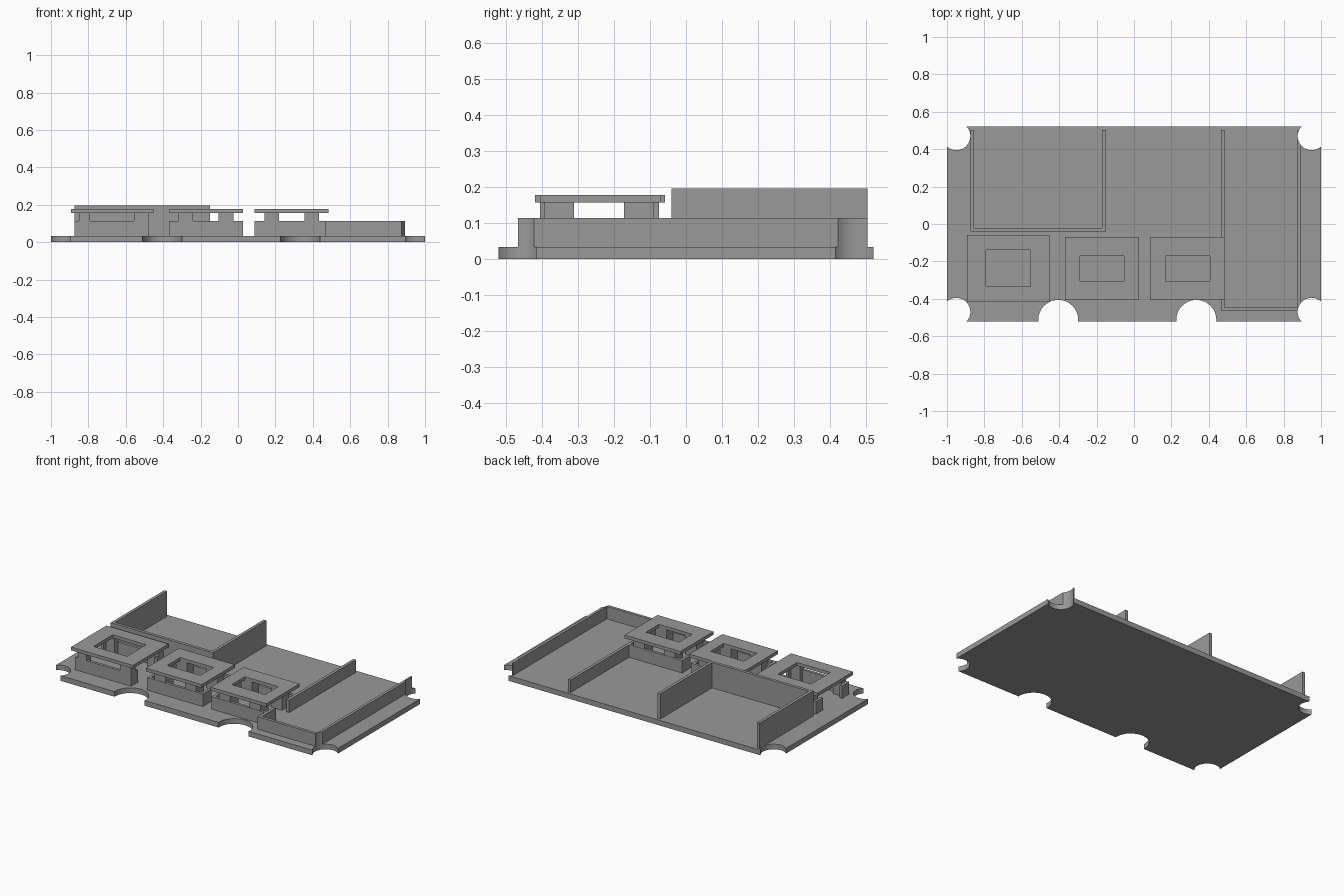
import bpy, bmesh, math
from mathutils import Matrix, Vector

if "Cube" in bpy.data.objects:
    bpy.data.objects.remove(bpy.data.objects["Cube"])

grey = bpy.data.materials.new("plain_grey")
grey.diffuse_color = (0.32, 0.32, 0.32, 1)
grey.use_nodes = True
grey.node_tree.nodes["Principled BSDF"].inputs["Base Color"].default_value = grey.diffuse_color

FLOOR, LOW, HIGH = 0.033, 0.113, 0.195
LID_BOTTOM, LID_TOP = 0.157, 0.178


def finish(name, bm):
    mesh = bpy.data.meshes.new(name)
    bm.to_mesh(mesh)
    bm.free()
    mesh.materials.append(grey)
    ob = bpy.data.objects.new(name, mesh)
    bpy.context.collection.objects.link(ob)
    return ob


def box(name, x0, x1, y0, y1, z0, z1):
    bm = bmesh.new()
    m = Matrix.Translation(((x0 + x1) / 2, (y0 + y1) / 2, (z0 + z1) / 2))
    m = m @ Matrix.Diagonal((x1 - x0, y1 - y0, z1 - z0, 1))
    bmesh.ops.create_cube(bm, size=1, matrix=m)
    return finish(name, bm)


def frame(name, outer, hole, z0, z1):
    # Flat rectangular slab with a rectangular opening
    bm = bmesh.new()

    def loop(r):
        x0, x1, y0, y1 = r
        return [bm.verts.new((x, y, z0)) for x, y in
                ((x0, y0), (x1, y0), (x1, y1), (x0, y1))]
    a, b = loop(outer), loop(hole)
    faces = [bm.faces.new((a[i], a[(i + 1) % 4], b[(i + 1) % 4], b[i])) for i in range(4)]
    new = bmesh.ops.extrude_face_region(bm, geom=faces, use_keep_orig=True)["geom"]
    top = [g for g in new if isinstance(g, bmesh.types.BMVert)]
    bmesh.ops.translate(bm, verts=top, vec=Vector((0, 0, z1 - z0)))
    bmesh.ops.recalc_face_normals(bm, faces=bm.faces)
    return finish(name, bm)


# Round notch cutters: four corners and two along the front edge
bm = bmesh.new()
notches = [(sx * 0.95, sy * 0.47, 0.075) for sx in (-1, 1) for sy in (-1, 1)]
notches += [(-0.405, -0.513, 0.107), (0.333, -0.513, 0.107)]
for x, y, r in notches:
    bmesh.ops.create_cone(bm, cap_ends=True, segments=48, radius1=r, radius2=r,
                          depth=0.6, matrix=Matrix.Translation((x, y, 0.1)))
cutter = finish("notch_cutter", bm)
cutter.hide_render = True
cutter.hide_viewport = True


def notch(ob):
    mod = ob.modifiers.new("notches", 'BOOLEAN')
    mod.operation = 'DIFFERENCE'
    mod.solver = 'EXACT'
    mod.object = cutter


# Base plate
notch(box("base_plate", -1, 1, -0.52, 0.52, 0, FLOOR))

# Tall three-sided bay at the back left
box("tall_left_wall", -0.875, -0.856, -0.04, 0.503, FLOOR, HIGH)
box("tall_right_wall", -0.17, -0.151, -0.04, 0.503, FLOOR, HIGH)
box("tall_front_wall", -0.856, -0.17, -0.04, -0.021, FLOOR, HIGH)

# Low bay on the right, with a side opening next to the last unit
notch(box("low_right_wall", 0.875, 0.893, -0.466, 0.503, FLOOR, LOW))
notch(box("low_front_wall", 0.485, 0.875, -0.466, -0.447, FLOOR, LOW))
box("divider_back", 0.466, 0.485, -0.175, 0.503, FLOOR, LOW)
box("divider_front", 0.466, 0.485, -0.466, -0.31, FLOOR, LOW)


# Raised frame on corner posts above low walls
def unit(n, lid, hole, walls, px, py):
    frame(f"lid_{n}", lid, hole, LID_BOTTOM, LID_TOP)
    x0, x1, y0, y1 = walls
    t = 0.018
    box(f"unit_front_wall_{n}", x0, x1, y0, y0 + t, FLOOR, LOW)
    box(f"unit_back_wall_{n}", x0, x1, y1 - t, y1, FLOOR, LOW)
    for side, x in (("left", x0), ("right", x1 - t)):
        if n == 3 and side == "right":
            continue  # the divider closes this side
        box(f"unit_{side}_wall_front_{n}", x, x + t, y0 + t, hole[2], FLOOR, LOW)
        box(f"unit_{side}_wall_back_{n}", x, x + t, hole[3], y1 - t, FLOOR, LOW)
    for i, (a, b) in enumerate(px):
        for j, (c, d) in enumerate(py):
            box(f"post_{n}_{i}{j}", a, b, c, d, FLOOR, LID_BOTTOM)


unit(1, (-0.893, -0.453, -0.418, -0.058), (-0.79, -0.553, -0.335, -0.14),
     (-0.873, -0.475, -0.405, -0.072),
     ((-0.85, -0.79), (-0.555, -0.475)), ((-0.405, -0.36), (-0.125, -0.075)))
for n, dx in ((2, 0), (3, 0.459)):
    unit(n, (-0.37 + dx, 0.026 + dx, -0.405, -0.07), (-0.29 + dx, -0.053 + dx, -0.305, -0.172),
         (-0.37 + dx, 0.026 + dx, -0.394, -0.088),
         ((-0.318 + dx, -0.24 + dx), (-0.103 + dx, -0.025 + dx)),
         ((-0.392, -0.31), (-0.172, -0.09)))
